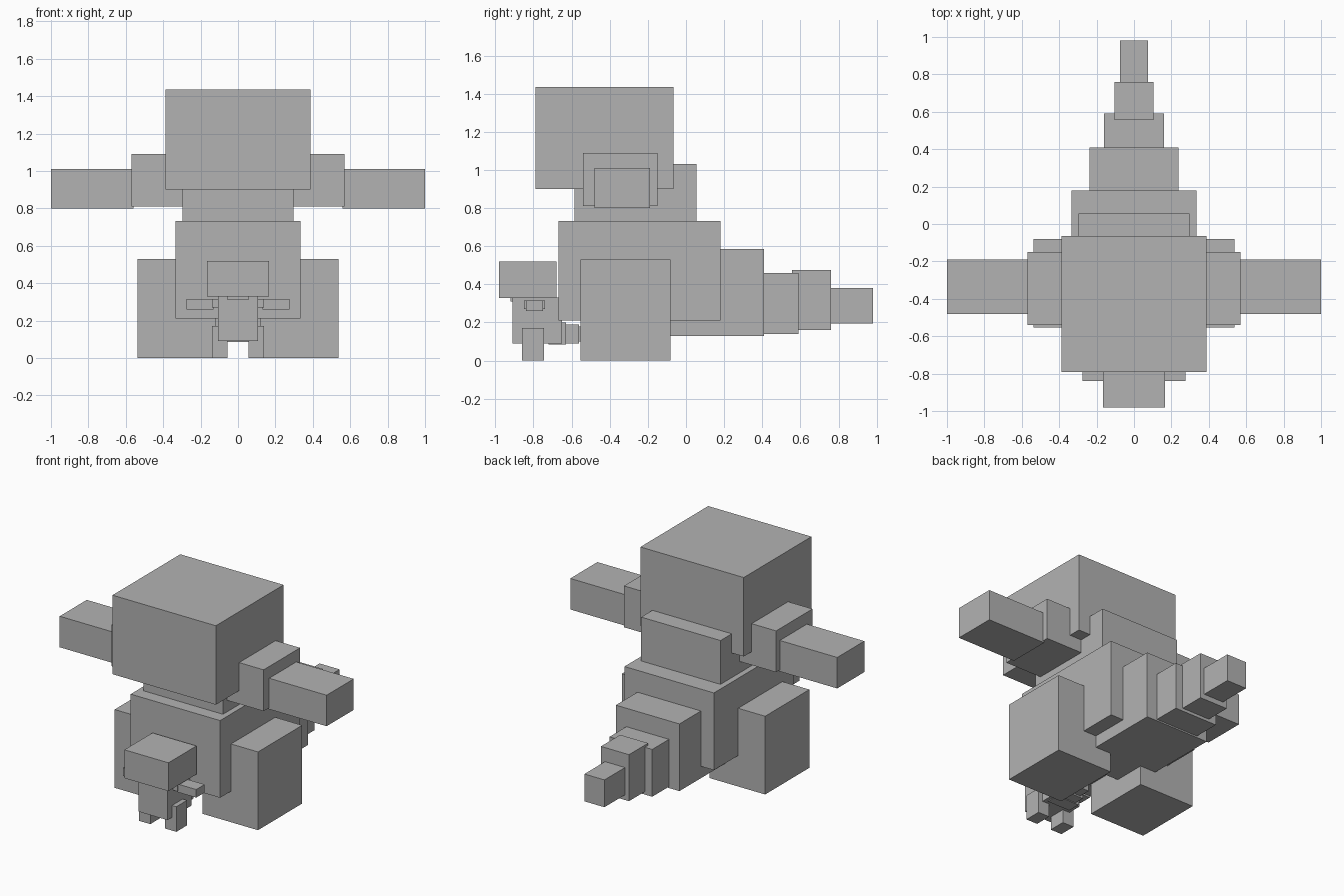
import bpy

if "Cube" in bpy.data.objects:
    bpy.data.objects.remove(bpy.data.objects["Cube"])

grey = bpy.data.materials.new("plain grey")
grey.diffuse_color = (0.45, 0.45, 0.45, 1)
grey.use_nodes = True
grey.node_tree.nodes["Principled BSDF"].inputs["Base Color"].default_value = grey.diffuse_color


def box(name, x, y, z):
    """Flat-faced block spanning the given (min, max) ranges."""
    spans = (x, y, z)
    bpy.ops.mesh.primitive_cube_add(size=1, location=[(a + b) / 2 for a, b in spans])
    ob = bpy.context.object
    ob.name = name
    ob.scale = [b - a for a, b in spans]
    bpy.ops.object.transform_apply(location=False, rotation=False, scale=True)
    ob.data.materials.append(grey)


def centred(name, half, y, z):
    box(name, (-half, half), y, z)


def pair(name, x, y, z):
    box("right_" + name, x, y, z)
    box("left_" + name, (-x[1], -x[0]), y, z)


# Parent head and torso
centred("head", 0.387, (-0.79, -0.065), (0.90, 1.435))
centred("chest", 0.297, (-0.585, 0.055), (0.70, 1.03))
centred("body", 0.335, (-0.67, 0.18), (0.21, 0.733))
centred("underbelly", 0.238, (-0.30, 0.13), (0.13, 0.40))

# Parent limbs
pair("upper_arm", (0.28, 0.57), (-0.54, -0.15), (0.81, 1.09))
pair("lower_arm", (0.56, 1.0), (-0.48, -0.19), (0.80, 1.01))
pair("leg", (0.12, 0.537), (-0.553, -0.08), (0.0, 0.53))

# Tapering tail: half width, y range, z range
tail = [(0.238, (0.13, 0.41), (0.13, 0.585)),
        (0.16, (0.39, 0.59), (0.14, 0.46)),
        (0.105, (0.555, 0.76), (0.16, 0.475)),
        (0.075, (0.75, 0.98), (0.195, 0.38))]
for i, (half, y, z) in enumerate(tail, 1):
    centred(f"tail_segment_{i}", half, y, z)

# Young one in front
centred("young_head", 0.165, (-0.98, -0.68), (0.328, 0.52))
centred("young_chest", 0.055, (-0.92, -0.70), (0.31, 0.40))
centred("young_body", 0.108, (-0.91, -0.65), (0.09, 0.33))
pair("young_upper_arm", (0.09, 0.14), (-0.85, -0.74), (0.27, 0.315))
pair("young_lower_arm", (0.13, 0.275), (-0.84, -0.75), (0.26, 0.315))
pair("young_leg", (0.055, 0.14), (-0.86, -0.745), (0.0, 0.17))

# Young tail
young_tail = [(0.085, (-0.72, -0.63), (0.085, 0.20)),
              (0.06, (-0.64, -0.56), (0.09, 0.19)),
              (0.04, (-0.57, -0.48), (0.10, 0.18))]
for i, (half, y, z) in enumerate(young_tail, 1):
    centred(f"young_tail_segment_{i}", half, y, z)
